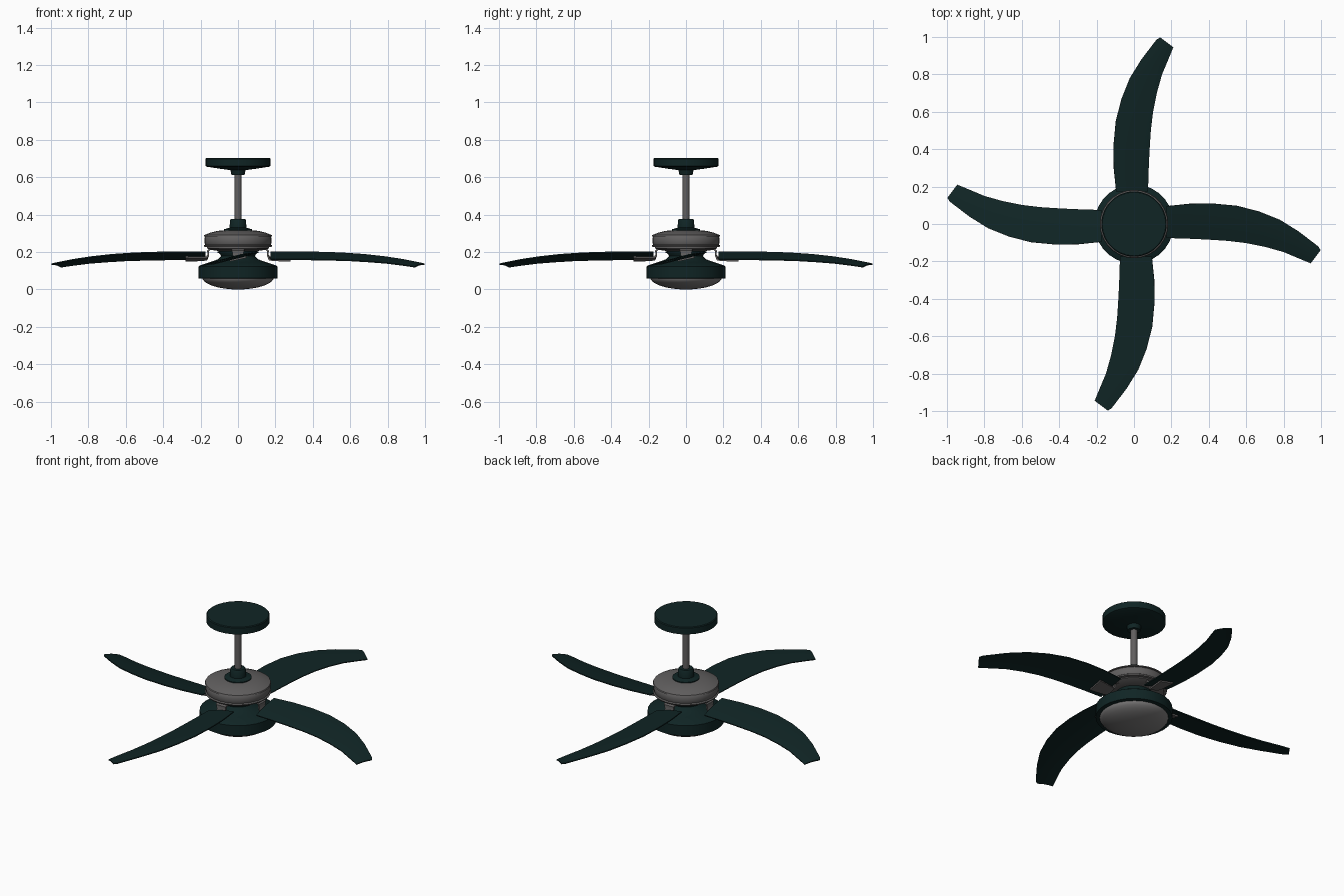
import bpy, bmesh, math
from mathutils import Matrix, Vector

if "Cube" in bpy.data.objects:
    bpy.data.objects.remove(bpy.data.objects["Cube"])


def material(name, rgb):
    m = bpy.data.materials.new(name)
    m.use_nodes = True
    m.diffuse_color = (*rgb, 1)
    m.node_tree.nodes["Principled BSDF"].inputs["Base Color"].default_value = (*rgb, 1)
    return m


teal = material("dark teal", (0.005, 0.018, 0.018))
grey = material("brushed grey", (0.12, 0.115, 0.115))
glass = material("frosted grey glass", (0.2, 0.195, 0.195))


def finish(name, bm, mat, angle=35):
    bmesh.ops.recalc_face_normals(bm, faces=bm.faces)
    mesh = bpy.data.meshes.new(name)
    bm.to_mesh(mesh)
    bm.free()
    mesh.materials.append(mat)
    obj = bpy.data.objects.new(name, mesh)
    bpy.context.collection.objects.link(obj)
    bpy.ops.object.select_all(action="DESELECT")
    obj.select_set(True)
    bpy.context.view_layer.objects.active = obj
    bpy.ops.object.shade_smooth_by_angle(angle=math.radians(angle))
    return obj


def lathe(name, profile, mat, sides=28):
    """Spin a (radius, height) profile around z and cap its ends."""
    bm = bmesh.new()
    rings = []
    for r, z in profile:
        rings.append([bm.verts.new((r * math.cos(a), r * math.sin(a), z))
                      for a in (math.tau * i / sides for i in range(sides))])
    for low, high in zip(rings, rings[1:]):
        for i in range(sides):
            j = (i + 1) % sides
            bm.faces.new((low[i], low[j], high[j], high[i]))
    bm.faces.new(rings[0])
    bm.faces.new(rings[-1])
    return finish(name, bm, mat)


def slab(bm, rows, thickness):
    """Thicken a grid of points, given row by row, into a closed plate."""
    grid = [[bm.verts.new(p) for p in row] for row in rows]
    faces = [bm.faces.new((a[i], a[i + 1], b[i + 1], b[i]))
             for a, b in zip(grid, grid[1:]) for i in range(len(a) - 1)]
    bmesh.ops.recalc_face_normals(bm, faces=faces)
    bmesh.ops.solidify(bm, geom=faces, thickness=thickness)


# Ceiling canopy, rod and collar
lathe("ceiling_canopy", [(0.035, 0.612), (0.04, 0.638), (0.1, 0.646), (0.165, 0.656),
                         (0.175, 0.66), (0.175, 0.698), (0.17, 0.702)], teal)
lathe("down_rod", [(0.019, 0.36), (0.019, 0.62)], grey, 16)
lathe("rod_collar", [(0.075, 0.305), (0.075, 0.322), (0.045, 0.33), (0.043, 0.37),
                     (0.038, 0.377)], teal)

# Motor housing with raised bands
lathe("motor_housing", [(0.1, 0.205), (0.145, 0.212), (0.165, 0.22), (0.165, 0.226),
                        (0.18, 0.228), (0.183, 0.235), (0.176, 0.24), (0.18, 0.25),
                        (0.18, 0.274), (0.176, 0.282), (0.183, 0.284), (0.18, 0.291),
                        (0.15, 0.303), (0.11, 0.313), (0.07, 0.317)], grey)

# Light fitting under the motor
lathe("light_housing", [(0.19, 0.058), (0.212, 0.06), (0.212, 0.122), (0.2, 0.13),
                        (0.15, 0.146), (0.105, 0.162), (0.09, 0.178), (0.1, 0.195),
                        (0.105, 0.21)], teal)
bowl = [(0.192 * math.sin(t), 0.066 - 0.066 * math.cos(t))
        for t in (math.pi / 2 * i / 8 for i in range(9))]
bowl[0] = (0.005, 0)
lathe("glass_bowl", bowl, glass)

# Blade edges from root to tip: raised outer curve and lower inner curve
HIGH_EDGE = [(0.175, 0.095, 0.203), (0.3, 0.108, 0.203), (0.42, 0.109, 0.202),
             (0.55, 0.097, 0.198), (0.67, 0.066, 0.19), (0.78, 0.022, 0.178),
             (0.88, -0.04, 0.163), (0.985, -0.12, 0.142), (0.998, -0.14, 0.138)]
LOW_EDGE = [(0.175, -0.075, 0.164), (0.28, -0.078, 0.163), (0.39, -0.083, 0.162),
            (0.5, -0.09, 0.16), (0.6, -0.102, 0.157), (0.7, -0.122, 0.151),
            (0.8, -0.15, 0.143), (0.9, -0.192, 0.13), (0.945, -0.21, 0.123)]
# Arm centre line (radius, height) and half width
ARM = [(0.125, 0.222, 0.035), (0.155, 0.218, 0.035), (0.165, 0.208, 0.032),
       (0.163, 0.185, 0.028), (0.17, 0.171, 0.028), (0.19, 0.168, 0.035),
       (0.28, 0.168, 0.045)]


def blade_rows():
    rows = []
    for a, b in zip(HIGH_EDGE, LOW_EDGE):
        a, b = Vector(a), Vector(b)
        rows.append([a.lerp(b, t) + Vector((0, 0, 0.016 * t * (1 - t)))
                     for t in (0, 0.25, 0.5, 0.75, 1)])
    return rows


def arm_rows():
    # The outer plate follows the pitch of the blade
    rows = []
    for r, z, w in ARM:
        pitch = 0.22 if r > 0.168 else 0
        rows.append([(r, s * w, z + s * w * pitch) for s in (-1, 1)])
    return rows


for i, side in enumerate(("left", "back", "right", "front")):
    turn = Matrix.Rotation(math.pi / 2 * i, 4, "Z")
    bm = bmesh.new()
    slab(bm, blade_rows(), 0.006)
    finish(side + "_blade", bm, teal).matrix_world = turn
    bm = bmesh.new()
    slab(bm, arm_rows(), 0.009)
    finish(side + "_blade_arm", bm, grey).matrix_world = turn
